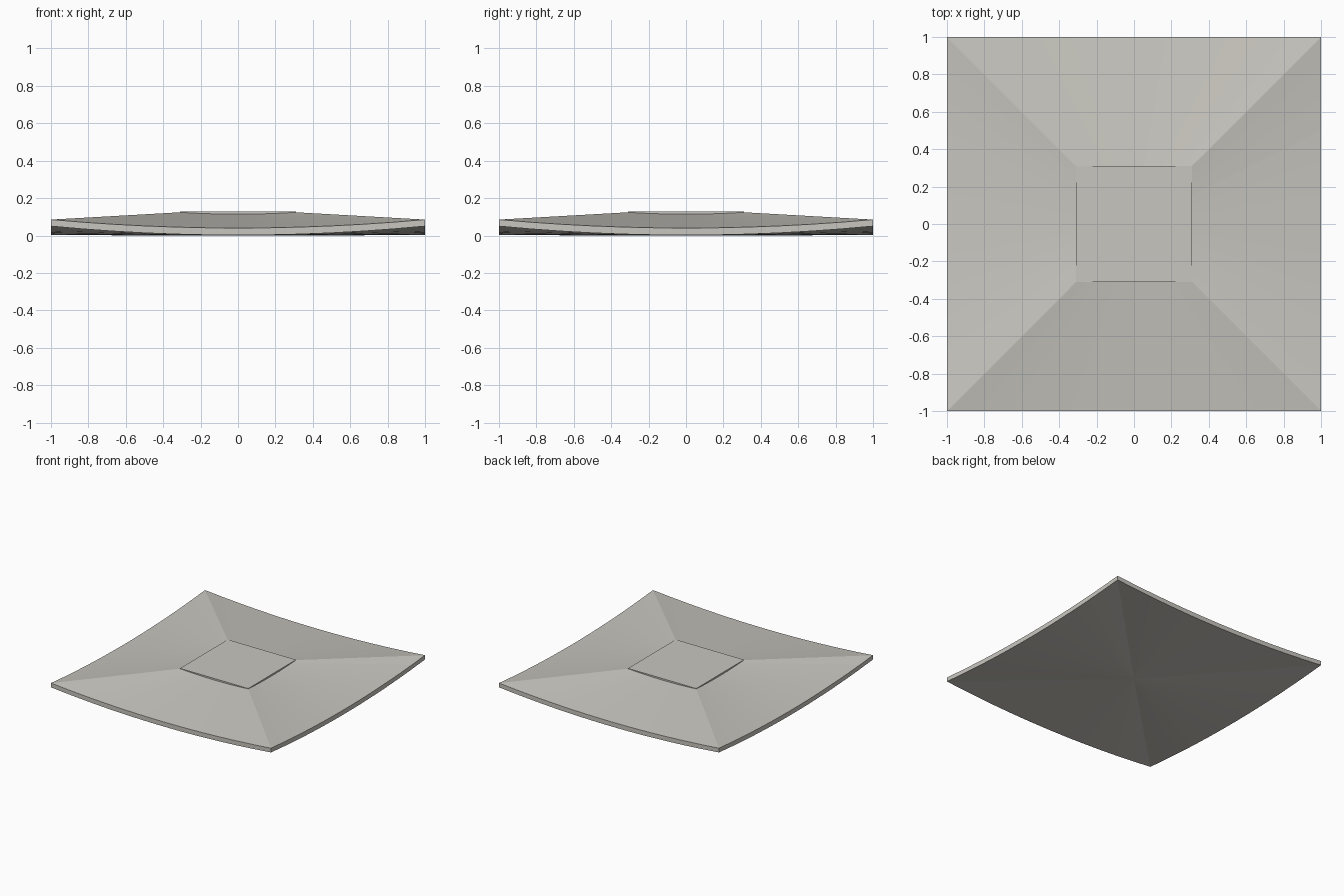
import bpy
import bmesh

cube = bpy.data.objects.get("Cube")
if cube:
    bpy.data.objects.remove(cube, do_unlink=True)

SEGMENTS = 12      # facets along each side
INNER = 0.31       # half width of the raised centre

# Single stone colour
stone = bpy.data.materials.new("warm grey stone")
stone.use_nodes = True
colour = (0.58, 0.565, 0.52, 1.0)
stone.diffuse_color = colour
stone.node_tree.nodes["Principled BSDF"].inputs["Base Color"].default_value = colour


def square_ring(bm, half, low, high):
    """Closed square loop whose height rises from side middles to corners."""
    verts = []
    for turn in range(4):
        for i in range(SEGMENTS):
            t = 2 * i / SEGMENTS - 1
            x, y = t, -1
            for _ in range(turn):
                x, y = -y, x
            verts.append(bm.verts.new((x * half, y * half, low + (high - low) * t * t)))
    return verts


def bridge(bm, lower, upper):
    n = len(lower)
    for i in range(n):
        j = (i + 1) % n
        bm.faces.new((lower[i], lower[j], upper[j], upper[i]))


bm = bmesh.new()

# Curved rim, sloping roof and the small step up to the flat centre
rings = [
    square_ring(bm, 1, 0.002, 0.05),
    square_ring(bm, 1, 0.04, 0.085),
    square_ring(bm, INNER, 0.114, 0.124),
    square_ring(bm, INNER, 0.127, 0.127),
]
for lower, upper in zip(rings, rings[1:]):
    bridge(bm, lower, upper)
bm.faces.new(rings[-1])

# Underside fans out from its centre
centre = bm.verts.new((0, 0, 0))
bottom = rings[0]
for i, v in enumerate(bottom):
    bm.faces.new((bottom[(i + 1) % len(bottom)], v, centre))

bmesh.ops.recalc_face_normals(bm, faces=bm.faces)
mesh = bpy.data.meshes.new("curved_cap_slab")
bm.to_mesh(mesh)
bm.free()
mesh.materials.append(stone)
slab = bpy.data.objects.new("curved_cap_slab", mesh)
bpy.context.collection.objects.link(slab)
